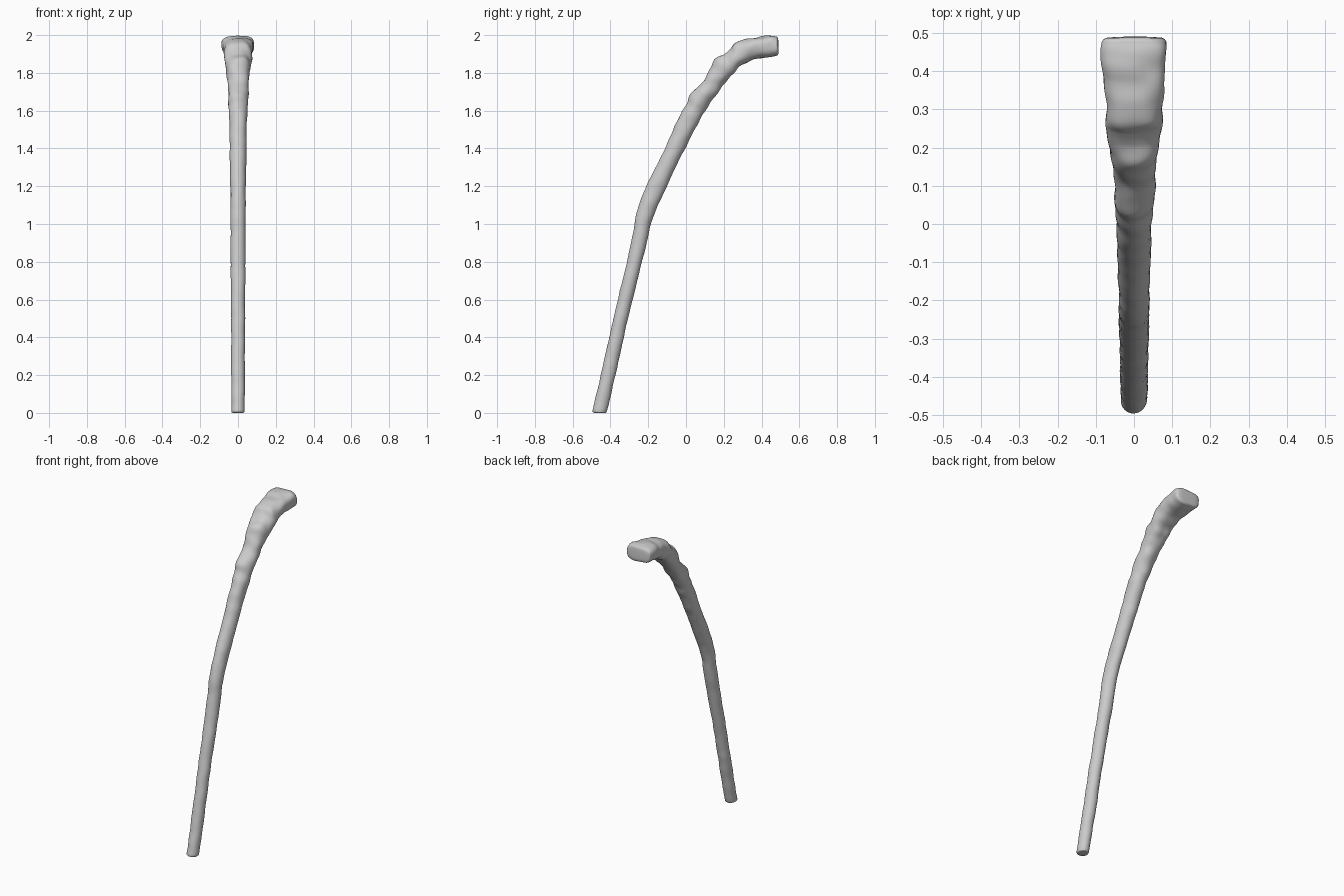
import bpy, bmesh, math
from mathutils import Vector, noise

if "Cube" in bpy.data.objects:
    bpy.data.objects.remove(bpy.data.objects["Cube"])

# Stations along the stick: upper edge (y, z), lower edge (y, z), half width in x
STATIONS = [
    (-.496, .010, -.421, .002, .034), (-.440, .250, -.366, .234, .036),
    (-.382, .508, -.309, .492, .037), (-.288, .910, -.210, .890, .039),
    (-.262, 1.06, -.180, 1.02, .040), (-.210, 1.20, -.120, 1.16, .041),
    (-.110, 1.40, -.030, 1.35, .044), (-.050, 1.54, .035, 1.48, .047),
    (.000, 1.63, .085, 1.575, .050), (.022, 1.69, .115, 1.62, .052),
    (.095, 1.76, .170, 1.695, .055), (.145, 1.86, .215, 1.76, .061),
    (.205, 1.90, .255, 1.80, .069), (.235, 1.925, .280, 1.83, .072),
    (.265, 1.965, .305, 1.845, .073), (.350, 1.983, .375, 1.875, .077),
    (.440, 1.998, .448, 1.888, .087), (.476, 1.993, .479, 1.892, .085),
]
SIDES, STEPS = 32, 12


def spline(p0, p1, p2, p3, t):
    return [0.5 * (2*b + (c-a)*t + (2*a-5*b+4*c-d)*t*t + (3*b-a-3*c+d)*t**3)
            for a, b, c, d in zip(p0, p1, p2, p3)]


def ring(bm, s, scale=1.0, push=0.0):
    up, low = Vector((0, s[0], s[1])), Vector((0, s[2], s[3]))
    mid, half = (up + low) / 2, (up - low) / 2
    along = Vector((1, 0, 0)).cross(half).normalized() * -push
    # round shaft, squarer towards the handle end
    power = 1.0 - 0.3 * max(0, min(1, (mid.y - 0.1) / 0.3))
    rough = 0.003 + 0.005 * max(0, min(1, (mid.z - 1.3) / 0.5))
    verts = []
    for i in range(SIDES):
        a = 2 * math.pi * i / SIDES
        c, n = math.cos(a), math.sin(a)
        x = math.copysign(abs(c) ** power, c) * s[4] * scale
        h = math.copysign(abs(n) ** power, n) * scale
        p = mid + along + Vector((x, 0, 0)) + half * h
        out = (p - mid - along).normalized()
        p += out * noise.noise(p * 16) * rough * scale
        p.z = min(2.0, max(0.0, p.z))
        verts.append(bm.verts.new(p))
    return verts


# Shaft and curved handle in one sweep
bm = bmesh.new()
n = len(STATIONS)
rings = [ring(bm, STATIONS[0], k, -d) for k, d in ((.6, .009), (.85, .007), (.96, .003))]
for i in range(n - 1):
    p = [STATIONS[max(0, min(n - 1, i + k))] for k in (-1, 0, 1, 2)]
    rings += [ring(bm, spline(*p, j / STEPS)) for j in range(STEPS)]
rings += [ring(bm, STATIONS[-1], k, d)
          for k, d in ((1, 0), (.95, .006), (.85, .010), (.55, .012))]
for a, b in zip(rings, rings[1:]):
    for i in range(SIDES):
        j = (i + 1) % SIDES
        bm.faces.new((a[i], a[j], b[j], b[i]))
bm.faces.new(rings[0])
bm.faces.new(rings[-1])
bmesh.ops.recalc_face_normals(bm, faces=bm.faces)

mesh = bpy.data.meshes.new("walking_stick")
bm.to_mesh(mesh)
bm.free()
stick = bpy.data.objects.new("walking_stick", mesh)
bpy.context.collection.objects.link(stick)
mesh.polygons.foreach_set("use_smooth", [True] * len(mesh.polygons))
